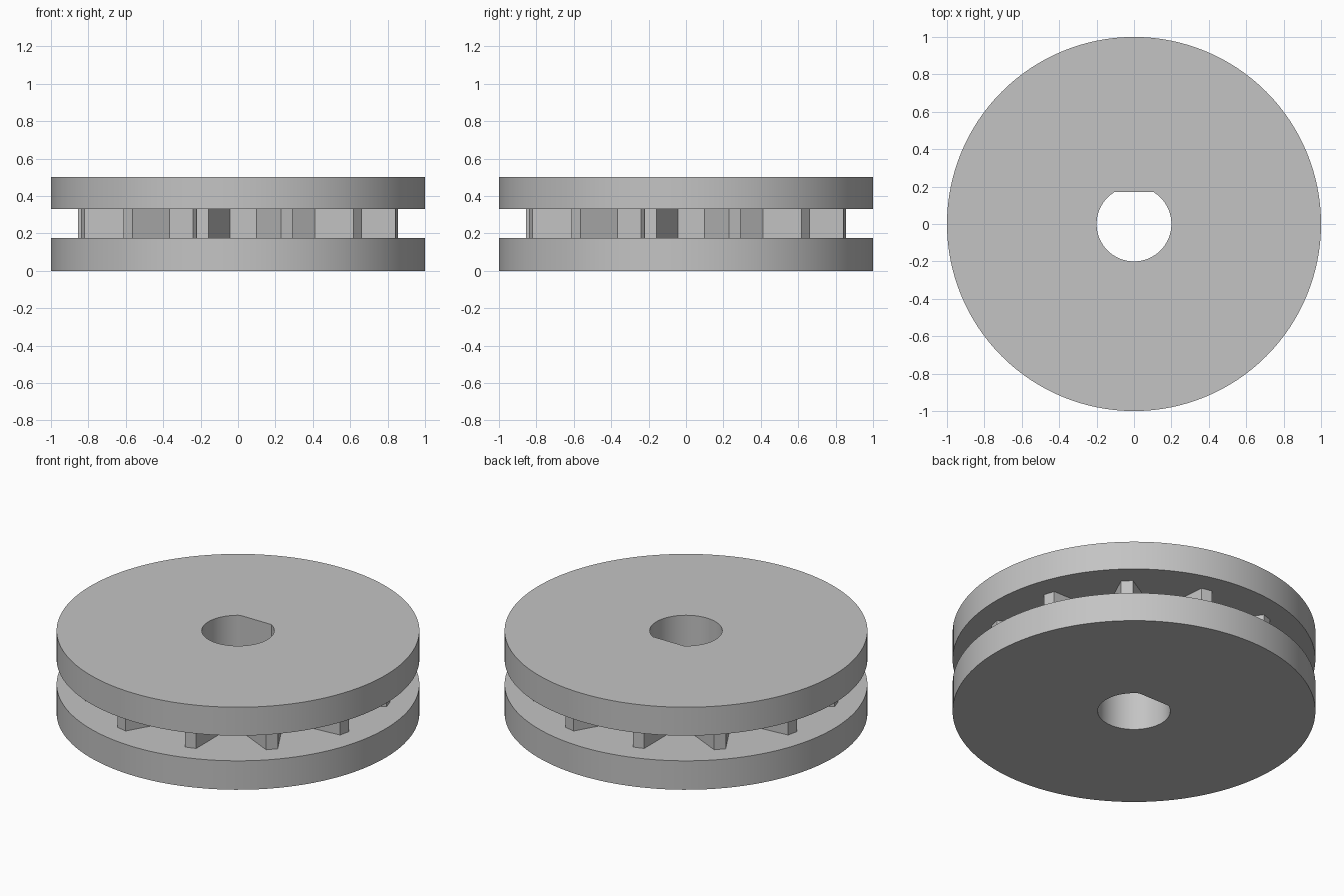
import bpy, bmesh, math

if "Cube" in bpy.data.objects:
    bpy.data.objects.remove(bpy.data.objects["Cube"])

Z = (0.0, 0.176, 0.329, 0.502)      # bottom, groove floor, groove ceiling, top
BORE_R, FLAT_Y = 0.2, 0.17
TEETH, TIP_R, ROOT_R = 12, 0.87, 0.661


def polar(r, deg):
    """Point at an angle measured from the front towards +x."""
    a = math.radians(deg)
    return r * math.sin(a), -r * math.cos(a)


# Round rim of the two flanges
rim = [polar(1.0, i * 360 / 128) for i in range(128)]

# Round bore with one flat at the back
half = 180 - math.degrees(math.acos(FLAT_Y / BORE_R))
bore = [polar(BORE_R, -half + 2 * half * i / 60) for i in range(61)]

# Toothed core: tapered teeth with narrow tips
core = []
for i in range(TEETH):
    mid = 17.45 + i * 360 / TEETH
    core += [polar(ROOT_R, mid - 8.78), polar(TIP_R, mid - 2.15),
             polar(TIP_R, mid + 2.15), polar(ROOT_R, mid + 8.78)]

bm = bmesh.new()


def loop(points, z):
    verts = [bm.verts.new((x, y, z)) for x, y in points]
    edges = [bm.edges.new((verts[i - 1], verts[i])) for i in range(len(verts))]
    return verts, edges


def wall(points, z0, z1):
    """Vertical wall following a closed outline; returns its two edge loops."""
    (low, low_edges), (high, high_edges) = loop(points, z0), loop(points, z1)
    for i in range(len(low)):
        bm.faces.new((low[i - 1], low[i], high[i], high[i - 1]))
    return low_edges, high_edges


def cap(outer, inner):
    """Flat ring between two outlines at one height."""
    bmesh.ops.triangle_fill(bm, edges=outer + inner, use_beauty=True)


lower = wall(rim, Z[0], Z[1])
middle = wall(core, Z[1], Z[2])
upper = wall(rim, Z[2], Z[3])
hole = wall(bore, Z[0], Z[3])
cap(lower[0], hole[0])
cap(lower[1], middle[0])
cap(upper[0], middle[1])
cap(upper[1], hole[1])
bmesh.ops.recalc_face_normals(bm, faces=bm.faces)

mesh = bpy.data.meshes.new("toothed_spool")
bm.to_mesh(mesh)
bm.free()
spool = bpy.data.objects.new("toothed_spool", mesh)
bpy.context.collection.objects.link(spool)

grey = bpy.data.materials.new("plain grey")
grey.diffuse_color = (0.55, 0.55, 0.55, 1)
grey.use_nodes = True
grey.node_tree.nodes["Principled BSDF"].inputs["Base Color"].default_value = grey.diffuse_color
mesh.materials.append(grey)

bpy.context.view_layer.objects.active = spool
spool.select_set(True)
bpy.ops.object.shade_smooth_by_angle(angle=math.radians(20))
